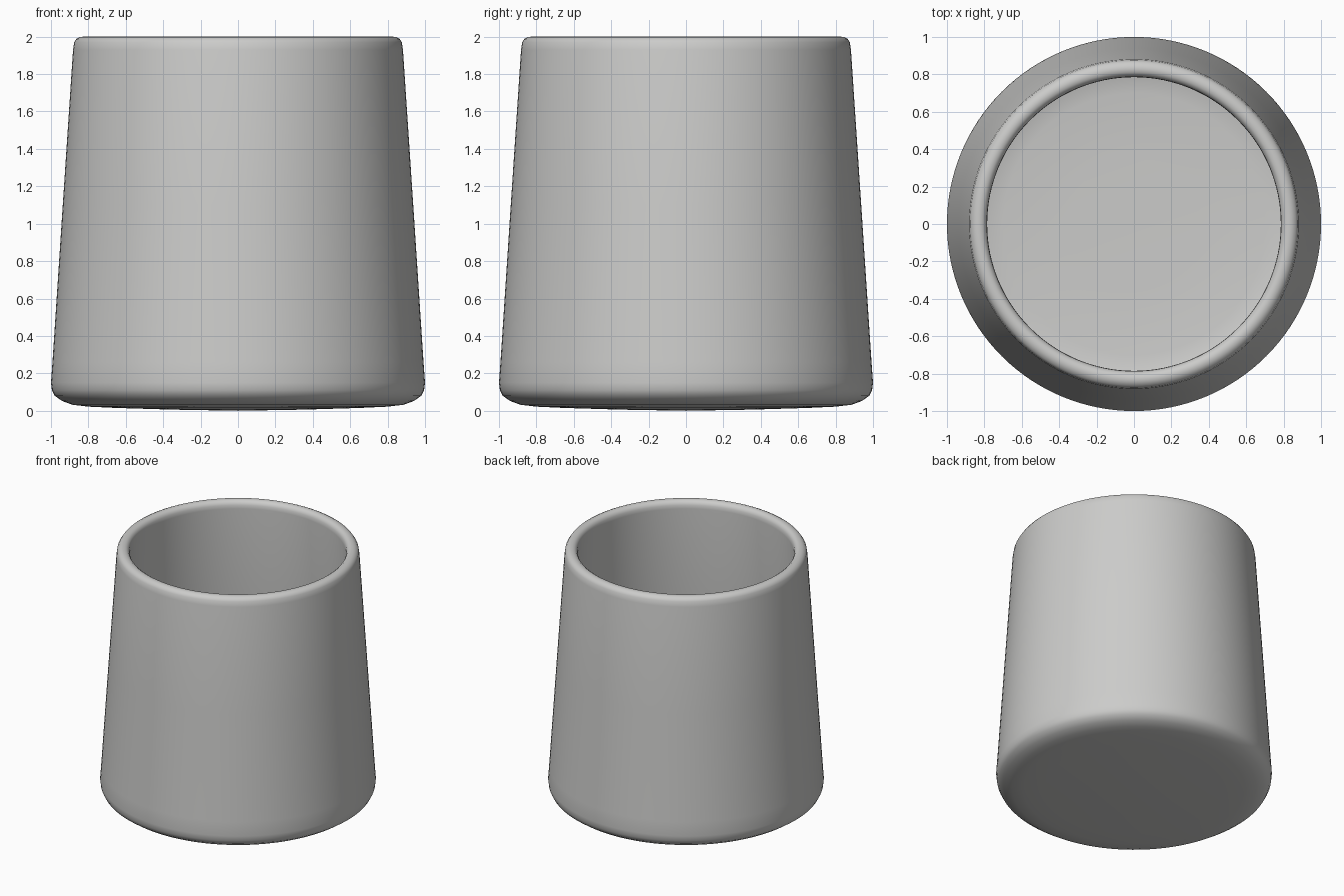
import bpy
import bmesh
import math

if "Cube" in bpy.data.objects:
    bpy.data.objects.remove(bpy.data.objects["Cube"])

SEGMENTS = 128

# Cross-section (radius, height): underside, outer wall, rounded rim, inner wall, floor
profile = [
    (0.0, 0.0), (0.35, 0.006), (0.65, 0.015), (0.80, 0.022), (0.885, 0.032),
    (0.94, 0.052), (0.98, 0.08), (0.995, 0.11), (1.0, 0.15), (0.992, 0.26),
    (0.937, 1.1), (0.882, 1.93), (0.876, 1.97), (0.864, 1.988), (0.845, 1.998),
    (0.83, 2.0), (0.812, 1.998), (0.796, 1.986), (0.787, 1.968), (0.785, 1.94),
    (0.84, 1.1), (0.893, 0.29), (0.892, 0.2), (0.87, 0.15), (0.82, 0.125),
    (0.70, 0.11), (0.35, 0.10), (0.0, 0.10),
]

# Lathe the cup around z
bm = bmesh.new()
rings = []
for r, z in profile:
    if r == 0:
        rings.append([bm.verts.new((0, 0, z))])
    else:
        rings.append([bm.verts.new((r * math.cos(2 * math.pi * i / SEGMENTS),
                                    r * math.sin(2 * math.pi * i / SEGMENTS), z))
                      for i in range(SEGMENTS)])
for a, b in zip(rings, rings[1:]):
    for i in range(SEGMENTS):
        j = (i + 1) % SEGMENTS
        if len(a) == 1:
            bm.faces.new((a[0], b[j], b[i]))
        elif len(b) == 1:
            bm.faces.new((a[i], a[j], b[0]))
        else:
            bm.faces.new((a[i], a[j], b[j], b[i]))
bmesh.ops.recalc_face_normals(bm, faces=bm.faces)
for f in bm.faces:
    f.smooth = True

mesh = bpy.data.meshes.new("cup")
bm.to_mesh(mesh)
bm.free()
cup = bpy.data.objects.new("cup", mesh)
bpy.context.collection.objects.link(cup)

# Plain grey material
grey = bpy.data.materials.new("light grey")
grey.diffuse_color = (0.6, 0.6, 0.59, 1)
grey.use_nodes = True
grey.node_tree.nodes["Principled BSDF"].inputs["Base Color"].default_value = grey.diffuse_color
mesh.materials.append(grey)
